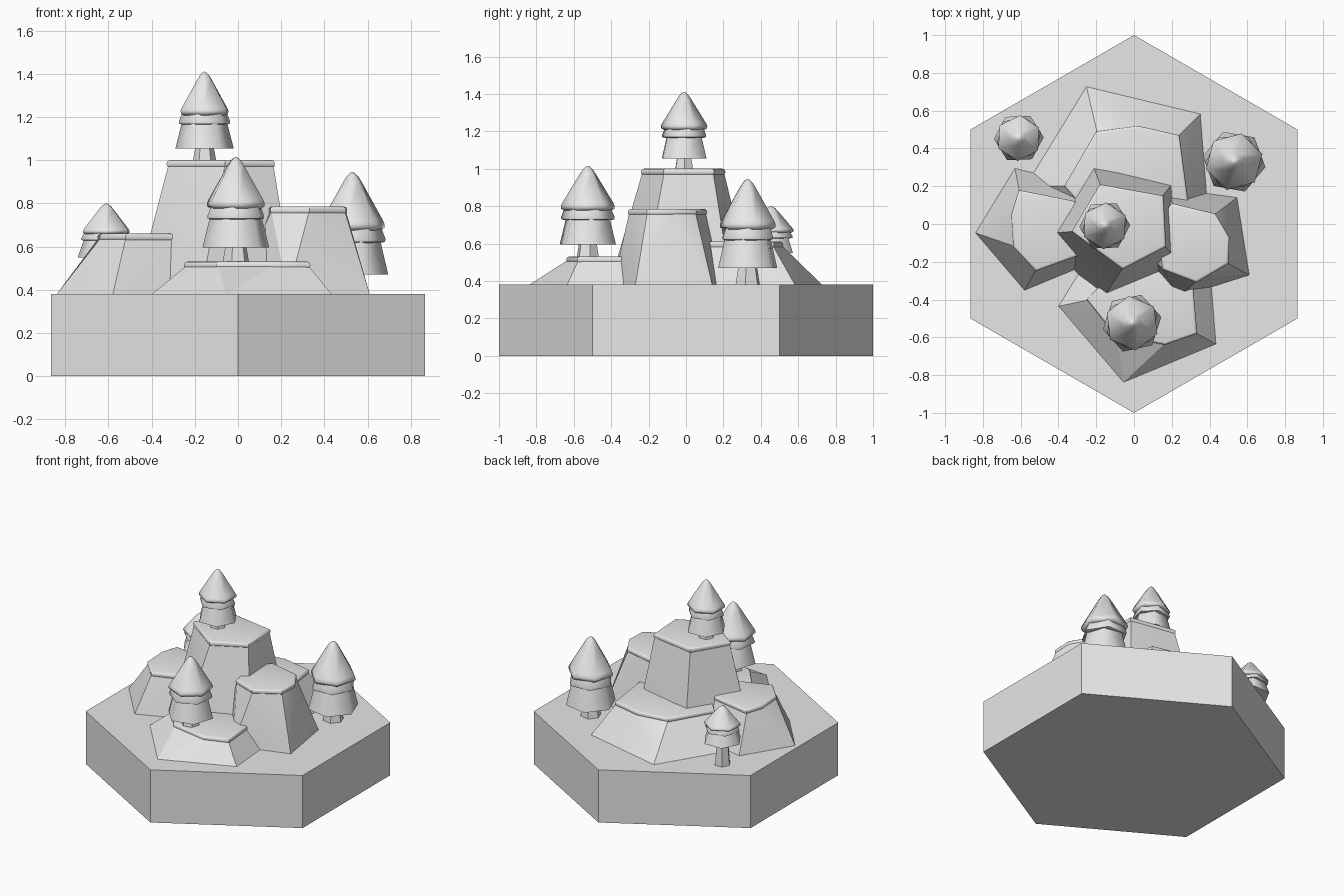
import bpy, bmesh, math
from mathutils import Vector

cube = bpy.data.objects.get("Cube")
if cube:
    bpy.data.objects.remove(cube, do_unlink=True)

GROUND = 0.38

stone = bpy.data.materials.new("pale_grey")
stone.use_nodes = True
stone.diffuse_color = (0.8, 0.8, 0.8, 1)
stone.node_tree.nodes["Principled BSDF"].inputs["Base Color"].default_value = (0.8, 0.8, 0.8, 1)


def finish(name, bm, angle=30):
    """Turn a bmesh into a named, shaded object."""
    bmesh.ops.recalc_face_normals(bm, faces=bm.faces)
    mesh = bpy.data.meshes.new(name)
    bm.to_mesh(mesh)
    bm.free()
    mesh.materials.append(stone)
    obj = bpy.data.objects.new(name, mesh)
    bpy.context.collection.objects.link(obj)
    bpy.ops.object.select_all(action='DESELECT')
    obj.select_set(True)
    bpy.context.view_layer.objects.active = obj
    bpy.ops.object.shade_smooth_by_angle(angle=math.radians(angle))
    return obj


def ring(sides, radius, phase, x=0, y=0):
    """Corners of a regular polygon."""
    turns = [math.radians(phase) + math.tau * i / sides for i in range(sides)]
    return [(x + radius * math.cos(a), y + radius * math.sin(a)) for a in turns]


def prism(bm, outline, low, high):
    bottom = bm.faces.new([bm.verts.new((x, y, low)) for x, y in outline])
    grown = bmesh.ops.extrude_face_region(bm, geom=[bottom], use_keep_orig=True)["geom"]
    for v in grown:
        if isinstance(v, bmesh.types.BMVert):
            v.co.z = high


def rock(name, foot, top, height):
    """Tapering rock with a thin rounded slab on top."""
    mid = sum((Vector(p) for p in top), Vector((0, 0))) / len(top)
    bm = bmesh.new()
    for x, y in foot:
        bm.verts.new((x, y, GROUND))
    for p in top:
        x, y = mid.lerp(Vector(p), 0.97)
        bm.verts.new((x, y, height - 0.02))
    bmesh.ops.convex_hull(bm, input=bm.verts)
    finish(name, bm, 25)

    bm = bmesh.new()
    prism(bm, top, height - 0.035, height)
    rims = [e for e in bm.edges if abs(e.verts[0].co.z - e.verts[1].co.z) < 0.001]
    bmesh.ops.bevel(bm, geom=rims, offset=0.014, segments=3, profile=0.5, affect='EDGES')
    finish(name + "_cap", bm, 35)


def lathe(bm, profile, sides, phase, centre, radius, low, height):
    """Stack polygon rings along a (height, radius) profile and close both ends."""
    loops = []
    for z, r in profile:
        loops.append([bm.verts.new((x, y, low + z * height))
                      for x, y in ring(sides, r * radius, phase, *centre)])
    for a, b in zip(loops, loops[1:]):
        for i in range(sides):
            j = (i + 1) % sides
            bm.faces.new((a[i], a[j], b[j], b[i]))
    bm.faces.new(loops[0][::-1])
    bm.faces.new(loops[-1])


# Tree tiers as (height, radius) fractions, with a twist for each tier
LOWER = [(0, 1), (0.33, 0.78)]
MIDDLE = [(0.31, 0.78), (0.32, 0.9), (0.35, 0.91), (0.47, 0.78)]
UPPER = [(0.43, 0.8), (0.455, 0.91), (0.49, 0.92), (0.53, 0.87),
         (0.9, 0.27), (0.96, 0.16), (0.99, 0.07), (1, 0.01)]


def tree(name, x, y, foot, skirt, tip, radius, phase):
    bm = bmesh.new()
    lathe(bm, [(0, 0.42), (1, 0.3)], 6, phase, (x, y), radius, foot, skirt - foot + 0.02)
    finish(name + "_trunk", bm)
    bm = bmesh.new()
    for tier, twist in ((LOWER, 0), (MIDDLE, 12), (UPPER, 25)):
        lathe(bm, tier, 6, phase + twist, (x, y), radius, skirt, tip - skirt)
    finish(name + "_foliage", bm, 62)


# Hexagonal ground slab
bm = bmesh.new()
prism(bm, ring(6, 1, 90), 0, GROUND)
finish("ground_slab", bm)

# Rocks: five-sided feet, uneven flat tops
TURN = 40.5
rock("centre_rock", ring(5, 0.4, TURN, -0.08, -0.02),
     [(-0.33, -0.04), (-0.18, 0.21), (0.155, 0.15), (0.17, -0.12), (-0.06, -0.24)], 1.0)
rock("back_rock", ring(5, 0.527, TURN, -0.05, 0.24),
     [(-0.37, 0.2), (-0.2, 0.49), (0.02, 0.52), (0.24, 0.47), (0.29, 0.1), (-0.1, -0.1)], 0.61)
rock("right_side_rock", ring(5, 0.34, TURN, -0.5, -0.02),
     [(-0.61, 0.18), (-0.65, 0.05), (-0.64, -0.12), (-0.52, -0.25), (-0.3, -0.17), (-0.31, 0.12)], 0.66)
rock("left_side_rock", [(0.545, 0.14), (0.61, -0.27), (0.23, -0.39), (-0.02, -0.1), (0.18, 0.19)],
     [(0.2, 0.11), (0.43, 0.055), (0.505, -0.07), (0.5, -0.21), (0.33, -0.31), (0.15, -0.24), (0.12, 0)], 0.785)
rock("front_rock", ring(5, 0.45, TURN, 0.05, -0.4),
     [(-0.25, -0.4), (-0.1, -0.59), (0.165, -0.64), (0.335, -0.58), (0.31, -0.3), (-0.05, -0.2)], 0.53)

# Trees
tree("centre_tree", -0.155, -0.01, 0.98, 1.055, 1.41, 0.135, 2)
tree("front_tree", -0.01, -0.525, 0.5, 0.595, 1.015, 0.158, 12)
tree("left_tree", 0.53, 0.33, 0.37, 0.47, 0.945, 0.168, -10)
tree("back_tree", -0.61, 0.455, 0.37, 0.55, 0.8, 0.132, 2)
